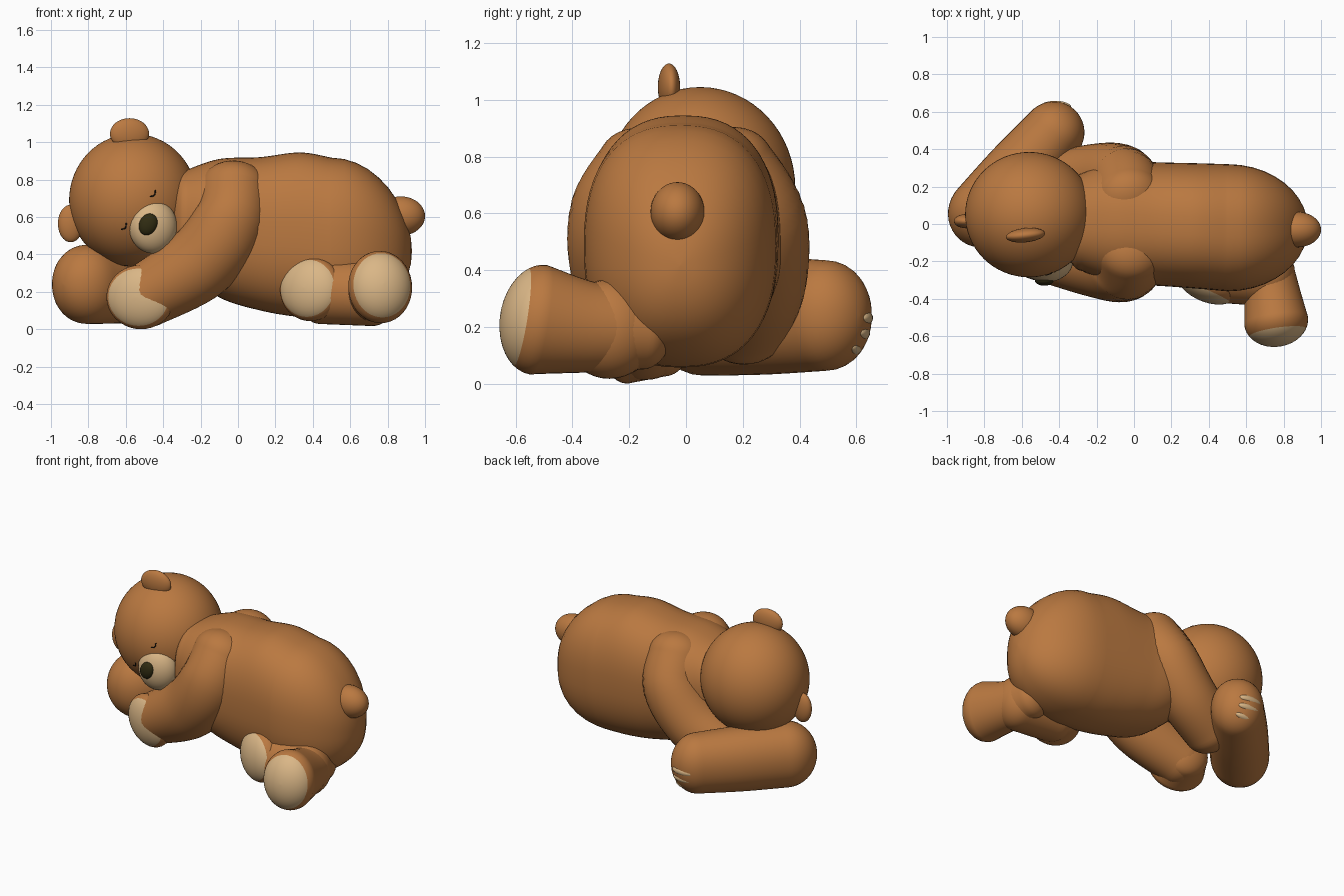
import bpy, bmesh, math
from mathutils import Vector

if "Cube" in bpy.data.objects:
    bpy.data.objects.remove(bpy.data.objects["Cube"])


def material(name, rgb):
    m = bpy.data.materials.new(name)
    m.diffuse_color = (*rgb, 1)
    m.use_nodes = True
    m.node_tree.nodes["Principled BSDF"].inputs["Base Color"].default_value = m.diffuse_color
    return m


FUR = material("brown fur", (0.49, 0.19, 0.052))
CREAM = material("cream pad", (0.70, 0.47, 0.24))
NOSE = material("dark nose", (0.03, 0.025, 0.006))
LASH = material("black eyelid", (0.01, 0.008, 0.005))


def finish(ob, *mats):
    for m in mats:
        ob.data.materials.append(m)
    for p in ob.data.polygons:
        p.use_smooth = True


def catmull(p, steps=8):
    """Smooth the list of (x, y, z, width, height) stations."""
    q = [p[0]] + p + [p[-1]]
    out = []
    for i in range(1, len(q) - 2):
        a, b, c, d = q[i - 1:i + 3]
        for s in range(steps):
            t = s / steps
            out.append([0.5 * (2 * b[k] + (c[k] - a[k]) * t
                        + (2 * a[k] - 5 * b[k] + 4 * c[k] - d[k]) * t * t
                        + (3 * b[k] - a[k] - 3 * c[k] + d[k]) * t ** 3) for k in range(5)])
    return out + [list(p[-1])]


def tube(name, stations, cap0, cap1, axis=None, power=2.0, pad=False, mat=None, sides=40, drop=0):
    """Round-ended limb swept through stations; pad makes the end cap cream."""
    pts = catmull(stations)
    n, caps = len(pts), 10
    rings = []  # centre, tangent, width, height
    for i, p in enumerate(pts):
        a, b = Vector(pts[max(i - 1, 0)][:3]), Vector(pts[min(i + 1, n - 1)][:3])
        t = Vector(axis) if axis else (b - a).normalized()
        rings.append((Vector(p[:3]), t, p[3], p[4]))

    def cap(r, length, sink=0):
        res = []
        for k in range(1, caps + 1):
            ang = math.pi / 2 * k / caps
            s, c = math.sin(ang), max(math.cos(ang), 0.001)
            res.append((r[0] + r[1] * length * s - Vector((0, 0, sink * s * s)),
                        r[1], r[2] * c, r[3] * c))
        return res

    start = cap(rings[0], -cap0)[::-1]
    end = cap(rings[-1], cap1, drop)
    pad_from = len(start) + n - 1 + 3
    bm = bmesh.new()
    loops = []
    for c, t, ru, rv in start + rings + end:
        up = Vector((0, 0, 1)) if abs(t.z) < 0.97 else Vector((-1, 0, 0))
        u = t.cross(up).normalized()
        v = u.cross(t)
        loop = []
        for j in range(sides):
            a = 2 * math.pi * j / sides
            ca, sa = math.cos(a), math.sin(a)
            e = 2 / power
            loop.append(bm.verts.new(c + u * ru * math.copysign(abs(ca) ** e, ca)
                                     + v * rv * math.copysign(abs(sa) ** e, sa)))
        loops.append(loop)
    for i in range(len(loops) - 1):
        for j in range(sides):
            k = (j + 1) % sides
            f = bm.faces.new((loops[i][j], loops[i][k], loops[i + 1][k], loops[i + 1][j]))
            f.material_index = int(pad and i >= pad_from)
    bm.faces.new(loops[0])
    bm.faces.new(loops[-1]).material_index = int(pad)
    bmesh.ops.recalc_face_normals(bm, faces=bm.faces)
    me = bpy.data.meshes.new(name)
    bm.to_mesh(me)
    bm.free()
    ob = bpy.data.objects.new(name, me)
    bpy.context.collection.objects.link(ob)
    finish(ob, mat or FUR, CREAM)


def ellipsoid(name, centre, radii, mat, rot=(0, 0, 0), seg=40):
    bpy.ops.mesh.primitive_uv_sphere_add(segments=seg, ring_count=seg // 2, location=centre,
                                         rotation=[math.radians(r) for r in rot])
    ob = bpy.context.object
    ob.name = name
    ob.scale = radii
    finish(ob, mat)


# Body lying along x, and the tail
tube("body", [(-0.28, 0.01, 0.58, 0.26, 0.27), (-0.10, 0.01, 0.54, 0.33, 0.37),
              (0.12, 0, 0.51, 0.33, 0.41), (0.33, -0.01, 0.505, 0.335, 0.44),
              (0.50, -0.02, 0.487, 0.34, 0.43)],
     0.10, 0.43, axis=(1, 0, 0), power=2.4, sides=64, drop=0.07)
ellipsoid("tail", (0.87, -0.03, 0.605), (0.13, 0.095, 0.105), FUR)

# Head with ears, muzzle and nose
HC, HR = Vector((-0.56, 0.05, 0.69)), Vector((0.343, 0.335, 0.355))
ellipsoid("head", HC, HR, FUR, seg=64)
ellipsoid("upper_ear", (-0.58, -0.06, 1.045), (0.105, 0.038, 0.083), FUR, (0, 0, 6))
ellipsoid("lower_ear", (-0.895, 0.015, 0.565), (0.068, 0.038, 0.10), FUR)
ellipsoid("muzzle", (-0.455, -0.215, 0.55), (0.13, 0.095, 0.145), CREAM, (0, 0, 12))
ellipsoid("nose", (-0.48, -0.30, 0.56), (0.048, 0.03, 0.06), NOSE, (0, 25, 0))


# Closed eyes: thin arcs laid on the head surface
def on_head(x, z):
    k = 1 - ((x - HC.x) / HR.x) ** 2 - ((z - HC.z) / HR.z) ** 2
    return (x, HC.y - HR.y * math.sqrt(k), z, 0.0035, 0.0035)


for name, ex, ez in (("upper_eyelid", -0.455, 0.725), ("lower_eyelid", -0.61, 0.55)):
    arc = []
    for s in (-1, 0, 1):
        sag = 0.008 * (1 - s * s)
        arc.append(on_head(ex + 0.013 * s + sag, ez + 0.016 * s - sag))
    tube(name, arc, 0.003, 0.003, mat=LASH, sides=8)

# Front arm reaching down to a padded paw
tube("front_arm", [(-0.02, -0.13, 0.74, 0.19, 0.19), (-0.05, -0.225, 0.56, 0.19, 0.20),
                   (-0.21, -0.205, 0.35, 0.185, 0.20), (-0.49, -0.14, 0.18, 0.165, 0.172)],
     0.15, 0.15)
tube("front_paw", [(-0.48, -0.08, 0.175, 0.15, 0.15), (-0.52, -0.21, 0.172, 0.19, 0.172)],
     0.10, 0.09, pad=True)

# Back arm: upper arm behind the head, forearm folded under it
tube("back_upper_arm", [(-0.03, 0.13, 0.74, 0.19, 0.19), (-0.07, 0.235, 0.57, 0.19, 0.19),
                        (-0.23, 0.24, 0.37, 0.185, 0.185), (-0.45, 0.20, 0.23, 0.17, 0.17)],
     0.15, 0.14)
tube("back_forearm", [(-0.805, 0.065, 0.24, 0.185, 0.212), (-0.615, 0.28, 0.24, 0.182, 0.208),
                      (-0.43, 0.49, 0.24, 0.165, 0.195)], 0.195, 0.165, power=2.1)

# Three finger pads set flush in the back paw
for i in range(3):
    a = math.asin((-0.125 + 0.058 * i) / 0.195)
    y, z = 0.458 + 0.165 * math.cos(a), 0.24 + 0.17 * math.sin(a)
    tilt = math.degrees(math.atan2(math.sin(a) / 0.195, math.cos(a) / 0.165))
    ellipsoid(f"back_paw_pad_{i + 1}", (-0.42, y, z), (0.085, 0.036, 0.03), CREAM,
              (tilt, 0, 0), seg=24)

# Hind legs with cream soles
tube("near_hind_leg", [(0.70, -0.15, 0.19, 0.13, 0.14), (0.735, -0.35, 0.20, 0.148, 0.162),
                       (0.76, -0.52, 0.225, 0.172, 0.195)], 0.1, 0.135, pad=True)
tube("far_hind_leg", [(0.44, -0.25, 0.20, 0.17, 0.172), (0.72, -0.27, 0.192, 0.17, 0.175)],
     0.12, 0.14)
tube("far_hind_foot", [(0.44, -0.20, 0.205, 0.15, 0.155), (0.39, -0.315, 0.215, 0.175, 0.172)],
     0.08, 0.10, pad=True)
